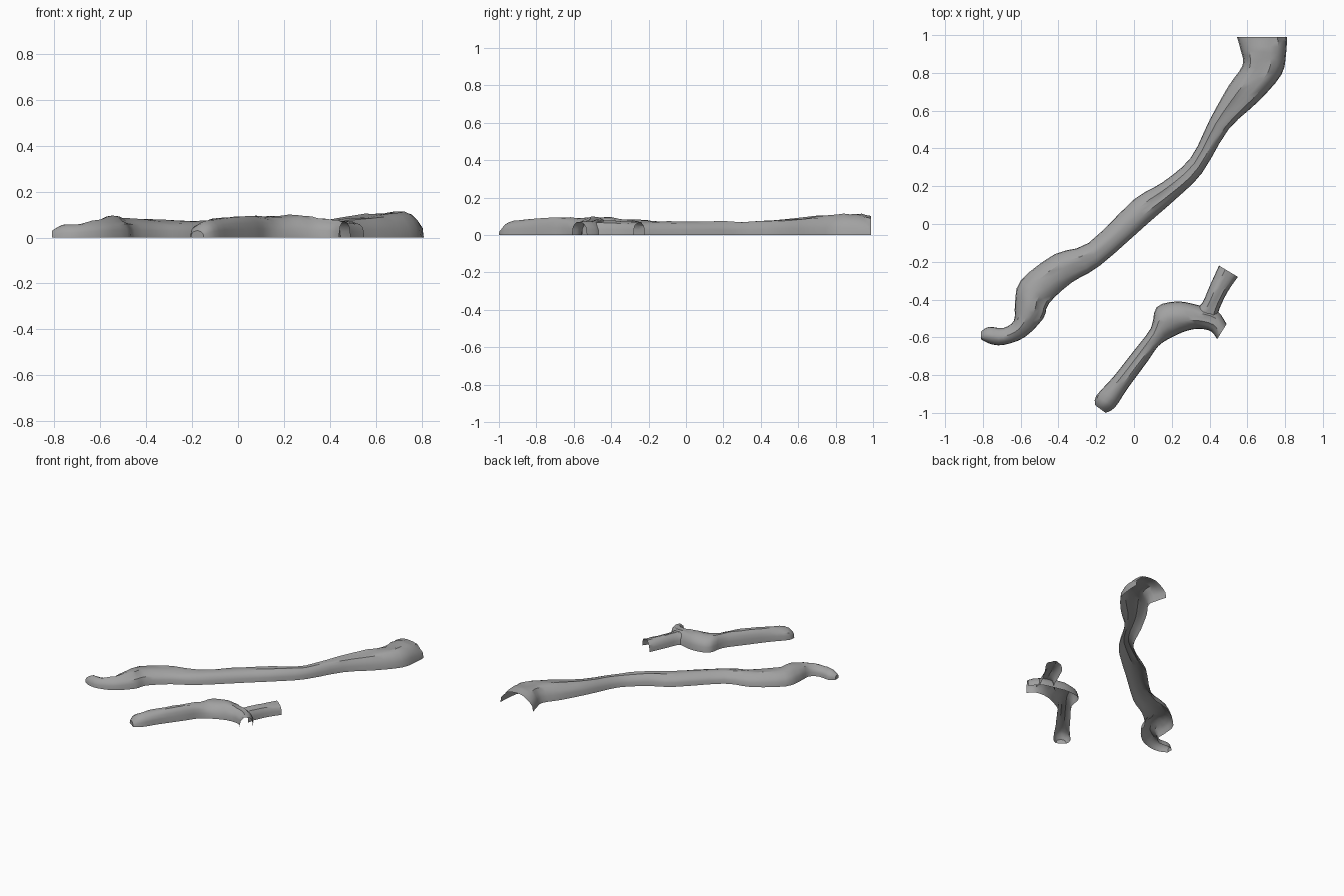
import bpy
import bmesh
import math
import random
from mathutils import Vector

random.seed(4)
SIDES = 10    # faces across each arched section
STEPS = 3     # rings between two neighbouring sections

if "Cube" in bpy.data.objects:
    bpy.data.objects.remove(bpy.data.objects["Cube"], do_unlink=True)

# Bark colour
bark = bpy.data.materials.new("bark_grey")
bark.use_nodes = True
colour = (0.36, 0.36, 0.36, 1.0)
bark.diffuse_color = colour
shader = bark.node_tree.nodes["Principled BSDF"]
shader.inputs["Base Color"].default_value = colour
shader.inputs["Roughness"].default_value = 0.9


def catmull(a, b, c, d, t):
    """Smooth value between b and c."""
    return 0.5 * (2 * b + (c - a) * t + (2 * a - 5 * b + 4 * c - d) * t * t
                  + (3 * b - a - 3 * c + d) * t ** 3)


def resample(rows):
    """Add smooth in-between sections."""
    last = len(rows) - 1
    result = []
    for i in range(last):
        group = [rows[max(0, min(last, i + k))] for k in (-1, 0, 1, 2)]
        for step in range(STEPS):
            result.append([catmull(*values, step / STEPS) for values in zip(*group)])
    result.append(list(rows[last]))
    return result


def arched_shell(name, rows, closed_tip=True, bump=0.07):
    """Sweep an open arch; a row is left x, left y, right x, right y, height."""
    bm = bmesh.new()
    rings = []
    ridges = [0.0] * (SIDES + 1)
    for lx, ly, rx, ry, height in resample(rows):
        left, right = Vector((lx, ly, 0)), Vector((rx, ry, 0))
        middle, half = (left + right) / 2, (right - left) / 2
        # Bark ridges drift slowly along the length
        ridges = [0.7 * r + random.uniform(-bump, bump) * 0.7 for r in ridges]
        ring = []
        for j in range(SIDES + 1):
            angle = math.pi * j / SIDES
            swell = 1 + ridges[j] * math.sin(angle)
            point = middle - half * math.cos(angle) * swell
            point.z = height * max(0, math.sin(angle)) ** 0.8 * swell
            ring.append(bm.verts.new(point))
        rings.append(ring)
    for first, second in zip(rings, rings[1:]):
        for j in range(SIDES):
            bm.faces.new((first[j], second[j], second[j + 1], first[j + 1]))
    if closed_tip:
        bm.faces.new(rings[0])
    bmesh.ops.recalc_face_normals(bm, faces=bm.faces)
    # An open shell needs its upper faces pointing outwards
    if sum(f.normal.z * f.calc_area() for f in bm.faces) < 0:
        bmesh.ops.reverse_faces(bm, faces=bm.faces)
    mesh = bpy.data.meshes.new(name)
    bm.to_mesh(mesh)
    bm.free()
    mesh.materials.append(bark)
    shell = bpy.data.objects.new(name, mesh)
    bpy.context.collection.objects.link(shell)
    bpy.ops.object.select_all(action="DESELECT")
    shell.select_set(True)
    bpy.context.view_layer.objects.active = shell
    bpy.ops.object.shade_smooth_by_angle(angle=math.radians(35))
    return shell


# Long winding root with a flared open end
arched_shell("long_root", [
    (-.81, -.57, -.81, -.61, .03),
    (-.77, -.545, -.76, -.635, .052),
    (-.69, -.55, -.69, -.64, .058),
    (-.635, -.51, -.58, -.60, .075),
    (-.63, -.42, -.48, -.50, .09),
    (-.60, -.30, -.45, -.42, .085),
    (-.42, -.16, -.33, -.31, .078),
    (-.24, -.10, -.18, -.22, .072),
    (0, .13, .07, 0, .072),
    (.15, .22, .23, .14, .073),
    (.30, .35, .36, .27, .07),
    (.40, .55, .50, .50, .085),
    (.50, .73, .66, .65, .098),
    (.575, .84, .78, .79, .107),
    (.565, .92, .805, .90, .112),
    (.545, .99, .81, .99, .10),
])

# Short root, from its rounded tip to the lower open end
arched_shell("short_root", [
    (-.205, -.96, -.15, -1, .03),
    (-.20, -.91, -.10, -.97, .07),
    (-.11, -.81, -.03, -.865, .09),
    (0, -.67, .07, -.73, .098),
    (.09, -.55, .13, -.645, .094),
    (.12, -.44, .20, -.60, .092),
    (.23, -.41, .28, -.565, .098),
    (.34, -.43, .35, -.555, .086),
    (.44, -.46, .41, -.57, .074),
    (.49, -.53, .44, -.61, .07),
])

# Side arm of the short root, open at its far end
arched_shell("short_root_arm", [
    (.31, -.46, .44, -.51, .07),
    (.36, -.42, .45, -.455, .078),
    (.40, -.33, .495, -.36, .074),
    (.45, -.22, .55, -.28, .068),
], closed_tip=False)
